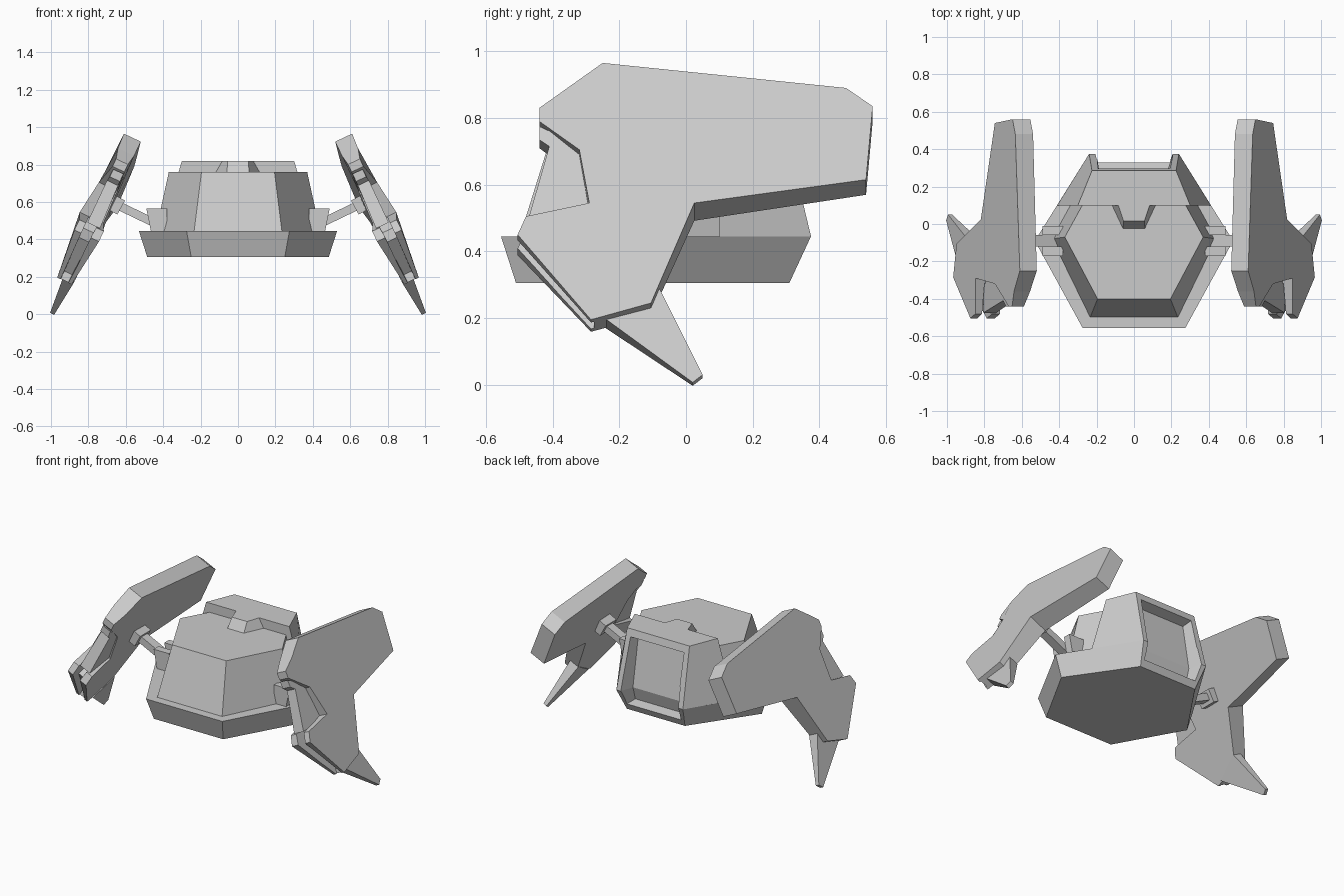
import bpy, bmesh
from mathutils import Vector

if "Cube" in bpy.data.objects:
    bpy.data.objects.remove(bpy.data.objects["Cube"])


def add_mesh(name, verts, faces, mirror=False):
    me = bpy.data.meshes.new(name)
    me.from_pydata(verts, [], faces)
    bm = bmesh.new()
    bm.from_mesh(me)
    bmesh.ops.recalc_face_normals(bm, faces=bm.faces)
    bm.to_mesh(me)
    bm.free()
    ob = bpy.data.objects.new(name, me)
    bpy.context.collection.objects.link(ob)
    if mirror:
        ob.modifiers.new("mirror", 'MIRROR')
    return ob


def loft(name, a, b, mirror=False):
    """Join two matching loops of 3D points into a closed solid."""
    n = len(a)
    faces = [list(range(n))[::-1], list(range(n, 2 * n))]
    faces += [[i, (i + 1) % n, n + (i + 1) % n, n + i] for i in range(n)]
    return add_mesh(name, list(a) + list(b), faces, mirror)


def level(half, z):
    """Symmetric horizontal loop from right-hand (x, y) points."""
    return [(x, y, z) for x, y in half] + [(-x, y, z) for x, y in reversed(half)]


def slab(name, pts, mirror=True, dx=0.0):
    """Plate in the tilted wing plane; pts = (y, outer z, outer depth, inner depth)."""
    outer, inner = [], []
    for y, z, to, ti in pts:
        zm = z - 0.425 * to
        xm = 0.565 + 0.47 * (0.944 - zm) + dx
        outer.append((xm + 0.905 * to, y, z))
        inner.append((xm - 0.905 * ti, y, zm - 0.425 * ti))
    return loft(name, inner, outer, mirror)


def beam(name, p, q, w, h):
    """Rectangular bar in the xz plane between p and q, width w along y."""
    p, q = Vector(p), Vector(q)
    side = (q - p).normalized().cross(Vector((0, 1, 0))) * h / 2
    wy = Vector((0, w / 2, 0))
    ends = [[c + side + wy, c + side - wy, c - side - wy, c - side + wy] for c in (p, q)]
    return loft(name, ends[0], ends[1], True)


def cut(ob, cutter):
    m = ob.modifiers.new("cut", 'BOOLEAN')
    m.object, m.operation, m.solver = cutter, 'DIFFERENCE', 'EXACT'
    bpy.context.view_layer.objects.active = ob
    bpy.ops.object.modifier_apply(modifier="cut")


# Body: flared hexagonal base, tapered cabin, raised rear block
base = loft("base", level([(.25, -.51), (.485, -.09), (.21, .31)], .305),
            level([(.275, -.555), (.53, -.09), (.24, .375)], .445))
loft("cabin", level([(.235, -.5), (.44, -.08), (.33, .12)], .44),
     level([(.195, -.4), (.37, -.07), (.26, .13)], .76))
rear = loft("rear_block", level([(.41, .1), (.24, .375)], .445),
            level([(.3, .1), (.225, .285)], .82))
loft("roof_tab", level([(.06, -.03), (.13, .12)], .75),
     level([(.055, .015), (.09, .12)], .82))

# Recessed panel in the back, with splayed sides
prof = [(.265, .36, .18), (.29, .445, .18), (.235, .755, .18), (.45, .82, .225), (.45, .325, .225)]
window = loft("window_cutter", [(-x, y, z) for y, z, x in prof], [(x, y, z) for y, z, x in prof])
window.hide_render = True
cut(base, window)
cut(rear, window)
bpy.data.objects.remove(window)

# Wing: main armour plate with a stepped front
wing = slab("wing_plate", [
    (-.25, .965, .05, .05), (-.36, .887, .045, .05), (-.44, .83, .03, .04),
    (-.44, .79, .03, .04), (-.32, .705, .06, .05), (-.29, .545, .085, .055),
    (-.48, .505, .07, .075), (-.505, .45, .07, .075), (-.285, .195, .045, .04),
    (-.105, .245, .05, .04), (.025, .545, .06, .065), (.54, .615, .022, .085),
    (.56, .835, .03, .075), (.48, .89, .04, .065)], mirror=False)
# Slot splitting the lower front edge into two prongs
slot = slab("slot_cutter", [
    (-.6, .62, .03, .03), (-.30, .6, .03, .03), (-.33, .46, .03, .03),
    (-.43, .41, .03, .03), (-.27, .23, .025, .02), (-.29, .1, .025, .02),
    (-.6, .4, .03, .03)], mirror=False)
slot.hide_render = True
cut(wing, slot)
bpy.data.objects.remove(slot)
wing.modifiers.new("mirror", 'MIRROR')

# Wing core showing in the front step
slab("wing_core", [(-.44, .775, .02, .04), (-.44, .735, .02, .04), (-.41, .715, .025, .04),
                   (-.475, .49, .025, .05), (-.28, .5, .025, .045), (-.28, .7, .025, .045)])
# Spike foot
slab("wing_spike", [(-.245, .2, .03, .035), (-.08, .29, .03, .035),
                    (.05, .03, .012, .012), (.02, .007, .012, .012)], dx=-.014)

# Struts with brackets at both ends
beam("strut", (.42, -.09, .475), (.68, -.09, .60), .06, .045)
beam("wing_bracket", (.625, -.09, .57), (.68, -.09, .60), .11, .085)
for y0, y1, nm in ((-.17, -.12, "front"), (-.06, -.01, "rear")):
    loft("bracket_" + nm, [(.38, y0, .44), (.465, y0, .44), (.49, y0, .565), (.38, y0, .565)],
         [(.38, y1, .44), (.465, y1, .44), (.49, y1, .565), (.38, y1, .565)], True)
